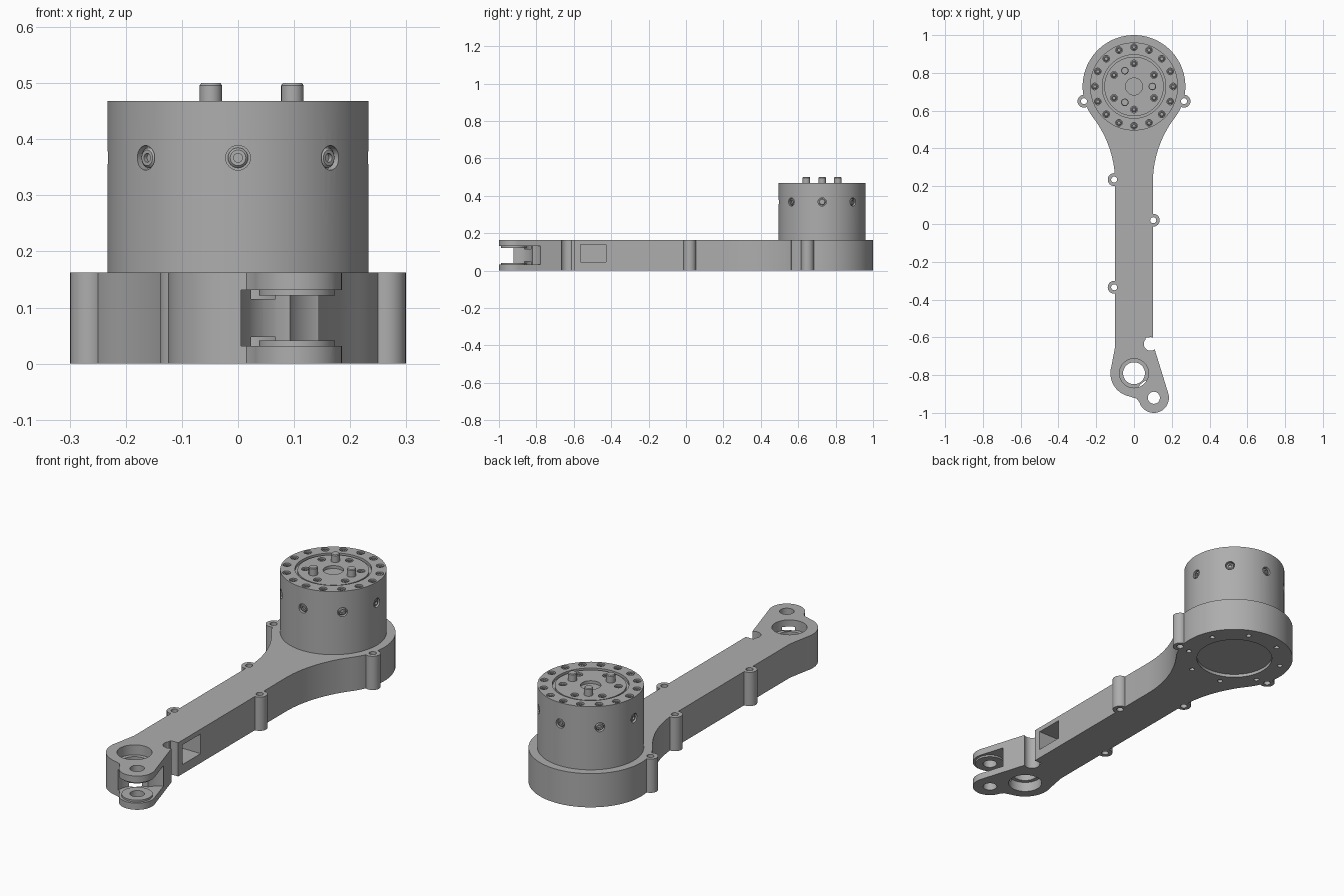
import bpy, bmesh
from math import sin, cos, pi, radians, atan2
from mathutils import Matrix, Vector

cube = bpy.data.objects.get("Cube")
if cube:
    bpy.data.objects.remove(cube)

grey = bpy.data.materials.new("machined_grey")
grey.use_nodes = True
colour = (0.42, 0.42, 0.42, 1)
grey.diffuse_color = colour
grey.node_tree.nodes["Principled BSDF"].inputs["Base Color"].default_value = colour

TOP = 0.163                       # arm thickness
HUB = Vector((0, 0.728, 0))       # motor axis
BORE = Vector((0, -0.79, 0))      # bearing axis
EAR = Vector((0.105, -0.92, 0))   # fork axis


def to_object(name, bm):
    bmesh.ops.recalc_face_normals(bm, faces=bm.faces)
    mesh = bpy.data.meshes.new(name)
    bm.to_mesh(mesh)
    bm.free()
    mesh.materials.append(grey)
    ob = bpy.data.objects.new(name, mesh)
    bpy.context.collection.objects.link(ob)
    return ob


def prism(bm, outline, z0, z1):
    face = bm.faces.new([bm.verts.new((x, y, z0)) for x, y in outline])
    new = bmesh.ops.extrude_face_region(bm, geom=[face])["geom"]
    bmesh.ops.translate(bm, verts=[v for v in new if isinstance(v, bmesh.types.BMVert)],
                        vec=(0, 0, z1 - z0))


def rod(bm, centre, r, z0, z1, n=32):
    prism(bm, [(centre[0] + r * cos(2 * pi * i / n), centre[1] + r * sin(2 * pi * i / n))
               for i in range(n)], z0, z1)


def lathe(bm, profile, matrix, n=24):
    """Revolve (radius, height) points that start and end on the axis."""
    rings = []
    for r, z in profile:
        angles = [2 * pi * i / n for i in range(n)] if r else [0]
        rings.append([bm.verts.new(matrix @ Vector((r * cos(a), r * sin(a), z))) for a in angles])
    for a, b in zip(rings, rings[1:]):
        for i in range(n):
            j = (i + 1) % n
            quad = [a[i % len(a)], a[j % len(a)], b[j % len(b)], b[i % len(b)]]
            bm.faces.new(list(dict.fromkeys(quad)))


def boolean(target, tools, operation):
    for tool in tools:
        mod = target.modifiers.new("cut", "BOOLEAN")
        mod.operation, mod.solver, mod.object = operation, "EXACT", tool
    graph = bpy.context.evaluated_depsgraph_get()
    graph.update()
    target_mesh = bpy.data.meshes.new_from_object(target.evaluated_get(graph))
    target.modifiers.clear()
    target.data = target_mesh
    for tool in tools:
        bpy.data.objects.remove(tool)


def make(name, builder, *args):
    bm = bmesh.new()
    builder(bm, *args)
    return to_object(name, bm)


def circle(centre, radius, count, start=0.0):
    return [centre + Vector((cos(start + 2 * pi * i / count), sin(start + 2 * pi * i / count), 0)) * radius
            for i in range(count)]


# Arm: straight beam flaring tangentially into the motor hub
R = 0.564
end = atan2(0.508, -0.664)
flare = [(0.1 + R + R * cos(a), 0.22 + R * sin(a))
         for a in (pi + (end - pi) * i / 14 for i in range(15))]
right = [(0.1, -0.6)] + flare
beam = right + [(0, 0.728)] + [(-x, y) for x, y in reversed(right)]
beam += [(-0.1, -0.66), (0.06, -0.66), (0.06, -0.6)]
arm = make("arm", prism, beam, 0, TOP)

# Foot web joining beam, bearing boss and fork ear
web = [(-0.1, -0.65), (-0.12, -0.755), (-0.04, -0.908), (0.015, -0.925), (0.045, -0.965),
       (0.105, -0.95), (0.181, -0.895), (0.11, -0.665), (0.09, -0.65)]
lugs = [(-0.105, 0.235), (0.102, 0.02), (-0.105, -0.335), (0.265, 0.65), (-0.265, 0.65)]
parts = [make("web", prism, web, 0, TOP),
         make("hub", rod, HUB, 0.272, 0, TOP, 96),
         make("boss", rod, BORE, 0.125, 0, TOP, 64),
         make("ear", rod, EAR, 0.08, 0, TOP, 48)]
parts += [make("lug", rod, p, 0.034, 0, TOP, 32) for p in lugs]
boolean(arm, parts, "UNION")

# Fork slot, relief notch, side pocket and hub recess
pocket = [(-0.07, -0.565), (0.2, -0.565), (0.2, -0.428), (-0.07, -0.428)]
cuts = [make("slot", rod, EAR, 0.1, 0.032, 0.131, 48),
        make("slot_side", rod, EAR + Vector((0.075, 0.05, 0)), 0.1, 0.032, 0.131, 48),
        make("notch", rod, (0.088, -0.635), 0.036, -0.1, 0.3),
        make("pocket", prism, pocket, 0.045, 0.14),
        make("recess", rod, HUB, 0.175, -0.1, 0.015, 64)]
boolean(arm, cuts, "DIFFERENCE")

# Fork washers
washers = [make("washer", rod, EAR, 0.068, a, b, 48) for a, b in ((0.02, 0.041), (0.122, 0.14))]
boolean(arm, washers, "UNION")

# Through holes, counterbores and underside bolt holes
holes = [make("bore", rod, BORE, 0.058, -0.1, 0.3, 48),
         make("bore_top", rod, BORE, 0.077, 0.115, 0.3, 48),
         make("bore_bottom", rod, BORE, 0.077, -0.1, 0.048, 48),
         make("ear_hole", rod, EAR, 0.032, -0.1, 0.3)]
bm = bmesh.new()
for p in lugs:
    rod(bm, p, 0.016, -0.1, 0.3, 20)
for p in circle(HUB, 0.222, 8, pi / 8):
    rod(bm, p, 0.012, -0.1, 0.02, 16)
holes.append(to_object("bolt_holes", bm))
boolean(arm, holes, "DIFFERENCE")

# Motor housing with a groove and a centre recess on its face
housing = [(0, 0.162), (0.233, 0.162), (0.233, 0.468), (0.168, 0.468), (0.168, 0.455),
           (0.157, 0.455), (0.157, 0.464), (0.045, 0.464), (0.045, 0.45), (0, 0.45)]
motor = make("motor_housing", lathe, housing, Matrix.Translation(HUB), 96)

# Screw positions: rim, output plate, and radial ones round the side
seats = [(Matrix.Translation(p + Vector((0, 0, 0.468))), 0.8) for p in circle(HUB, 0.208, 16, 0)]
seats += [(Matrix.Translation(p + Vector((0, 0, 0.464))), 0.8) for p in circle(HUB, 0.122, 6, pi / 2)]
for i in range(8):
    turn = Matrix.Rotation(pi / 4 * i, 4, "Z") @ Matrix.Rotation(pi / 2, 4, "Y")
    place = Matrix.Translation(HUB + Vector((0, 0, 0.367)))
    seats.append((place @ turn @ Matrix.Translation((0, 0, 0.233)), 1.0))

seat_profile = [(0, -0.016), (0.022, -0.016), (0.022, 0.02), (0, 0.02)]
screw_profile = [(0, -0.012), (0.008, -0.012), (0.008, -0.004), (0.014, -0.004),
                 (0.018, -0.008), (0.018, -0.016), (0, -0.016)]
cutter, screws = bmesh.new(), bmesh.new()
for m, s in seats:
    lathe(cutter, [(r * s, z) for r, z in seat_profile], m)
    lathe(screws, [(r * s, z) for r, z in screw_profile], m)
boolean(motor, [to_object("screw_seats", cutter)], "DIFFERENCE")
screw_set = to_object("screws", screws)

# Drive pins with chamfered tops
pin = [(0, 0.45), (0.02, 0.45), (0.02, 0.496), (0.017, 0.5), (0, 0.5)]
bm = bmesh.new()
for p in circle(HUB, 0.097, 3):
    lathe(bm, pin, Matrix.Translation(p))
pins = to_object("drive_pins", bm)

# Smooth round walls, sharp rims
bpy.ops.object.select_all(action="DESELECT")
for ob in (arm, motor, screw_set, pins):
    ob.select_set(True)
bpy.context.view_layer.objects.active = arm
bpy.ops.object.shade_smooth_by_angle(angle=radians(30))
